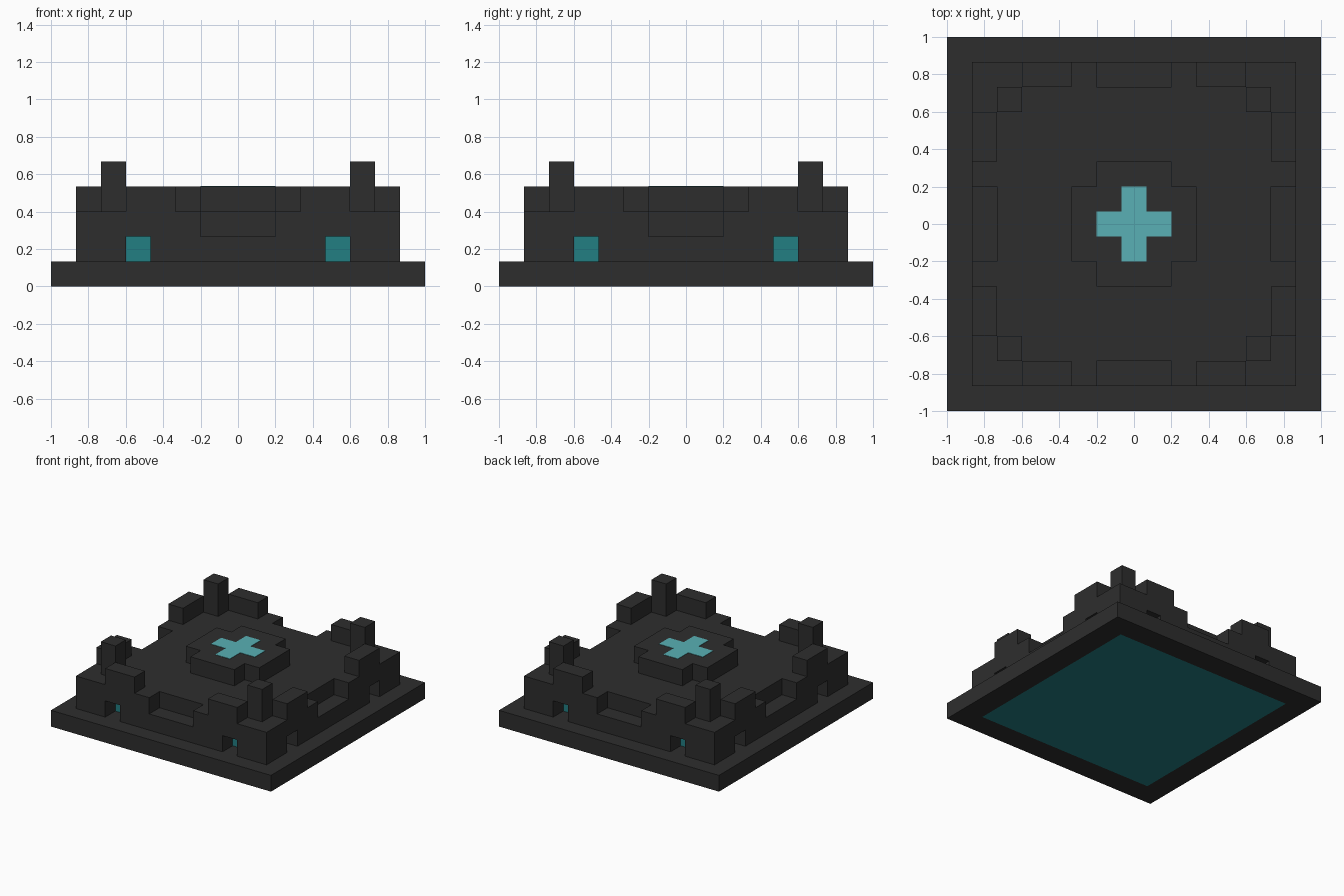
import bpy, bmesh, math
from mathutils import Matrix

cube = bpy.data.objects.get("Cube")
if cube:
    bpy.data.objects.remove(cube, do_unlink=True)

U = 2 / 15  # one block


def material(name, color):
    m = bpy.data.materials.new(name)
    m.use_nodes = True
    m.diffuse_color = (*color, 1)
    m.node_tree.nodes["Principled BSDF"].inputs["Base Color"].default_value = (*color, 1)
    return m


DARK = material("dark stone", (0.027, 0.027, 0.027))
TEAL = material("deep teal", (0.016, 0.209, 0.223))
GLOW = material("light teal", (0.1, 0.434, 0.462))


def prism(name, outline, low, high, mat, matrix=Matrix()):
    """Extrude a 2D outline (in blocks) along z from low to high."""
    bm = bmesh.new()
    face = bm.faces.new([bm.verts.new((x, y, low)) for x, y in outline])
    top = bmesh.ops.extrude_face_region(bm, geom=[face])["geom"]
    verts = [v for v in top if isinstance(v, bmesh.types.BMVert)]
    bmesh.ops.translate(bm, verts=verts, vec=(0, 0, high - low))
    bmesh.ops.transform(bm, matrix=Matrix.Scale(U, 4) @ matrix, verts=bm.verts)
    bmesh.ops.recalc_face_normals(bm, faces=bm.faces)
    mesh = bpy.data.meshes.new(name)
    bm.to_mesh(mesh)
    bm.free()
    mesh.materials.append(mat)
    obj = bpy.data.objects.new(name, mesh)
    bpy.context.collection.objects.link(obj)
    return obj


def rect(x0, x1, y0, y1):
    return [(x0, y0), (x1, y0), (x1, y1), (x0, y1)]


def plus(arm, half):
    """Cross outline, made from one corner turned four times."""
    pts, corner = [], [(arm, half), (half, half), (half, arm)]
    for _ in range(4):
        pts += corner
        corner = [(-y, x) for x, y in corner]
    return pts


# Base slab with a teal panel inset in its underside
base = prism("base_slab", rect(-7.5, 7.5, -7.5, 7.5), 0, 1, DARK)
base.data.materials.append(TEAL)
bm = bmesh.new()
bm.from_mesh(base.data)
bottom = min(bm.faces, key=lambda f: f.calc_center_median().z)
bmesh.ops.inset_region(bm, faces=[bottom], thickness=2 * U)
bottom.material_index = 1
bm.to_mesh(base.data)
bm.free()

# Raised floor, central dais and its glowing cross
prism("raised_floor", rect(-5.5, 5.5, -5.5, 5.5), 1, 3, DARK)
prism("dais", plus(2.5, 1.5), 3, 4, DARK)
prism("glowing_cross", plus(1.5, 0.5), 4, 4.02, GLOW)

# Wall profile: windows cut in the foot, merlons and a central notch on top
half = [(3.5, 1), (3.5, 2), (4.5, 2), (4.5, 1), (5.5, 1), (5.5, 3), (4.5, 3),
        (4.5, 4), (2.5, 4), (2.5, 3), (1.5, 3), (1.5, 2)]
wall = half + [(-x, z) for x, z in reversed(half)]
upright = Matrix.Rotation(math.pi / 2, 4, "X")  # profile y becomes z, depth becomes -y

# Four identical sides
for i, side in enumerate(["front", "left", "back", "right"]):
    turn = Matrix.Rotation(i * math.pi / 2, 4, "Z")
    prism(side + "_wall", wall, 5.5, 6.5, DARK, turn @ upright)
    for x, end in ((-4, "a"), (4, "b")):
        prism(f"{side}_window_{end}", rect(x - 0.5, x + 0.5, 1, 2),
              5.5, 5.52, TEAL, turn @ upright)
    prism(side + "_corner_pier", rect(5.5, 6.5, -6.5, -5.5), 1, 3, DARK, turn)
    prism(side + "_corner_post", rect(4.5, 5.5, -5.5, -4.5), 3, 5, DARK, turn)
